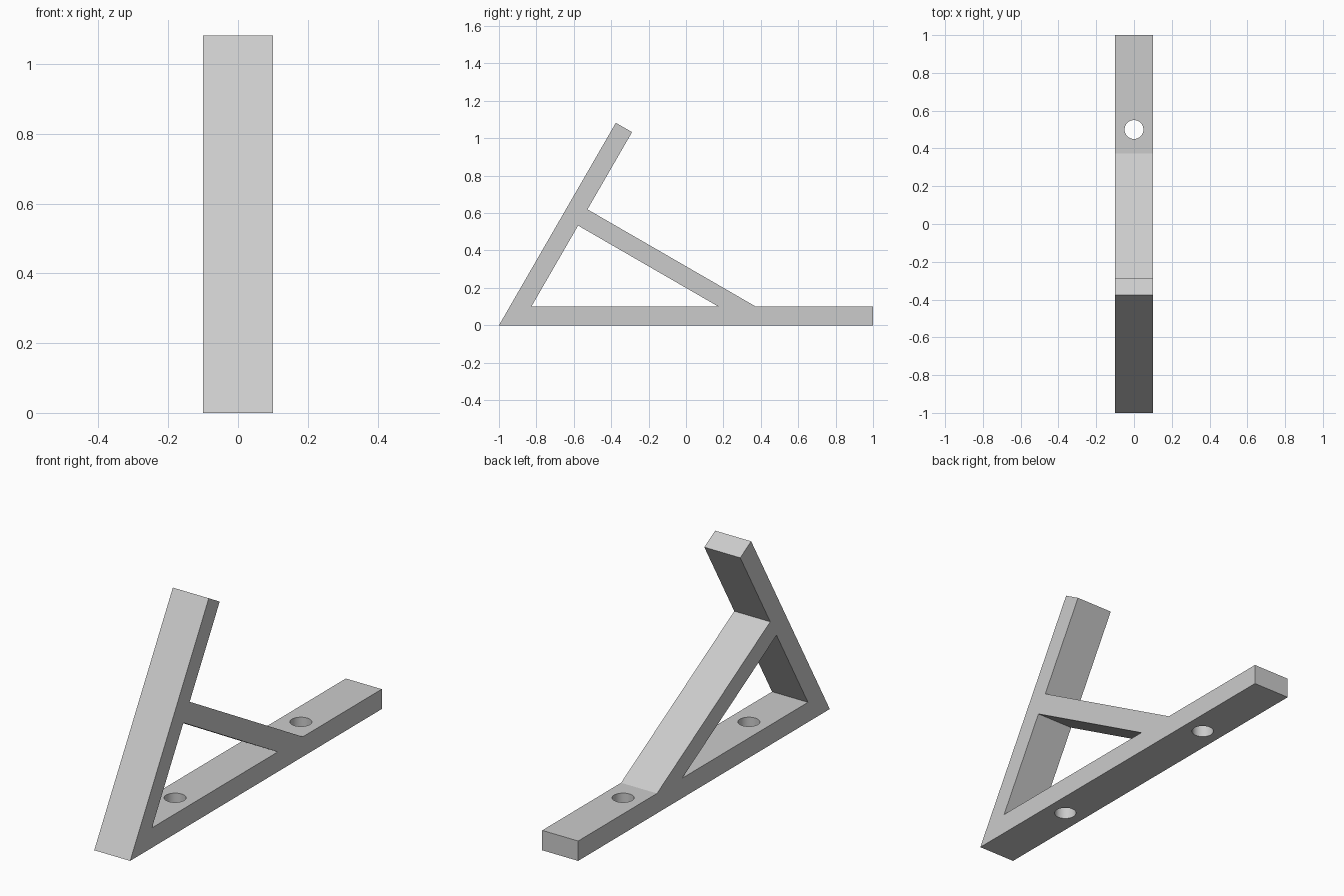
import bpy, bmesh
from math import radians, sin, cos, tan
from mathutils import Vector

if "Cube" in bpy.data.objects:
    bpy.data.objects.remove(bpy.data.objects["Cube"])

WIDTH, THICK, LEAN_LENGTH = 0.2, 0.1, 1.25
ANGLE = radians(60)
along = Vector((cos(ANGLE), sin(ANGLE)))      # up the leaning arm
across = Vector((sin(ANGLE), -cos(ANGLE)))    # through the arm, also down the brace

# One flat colour
grey = bpy.data.materials.new("light grey")
grey.use_nodes = True
colour = (0.6, 0.6, 0.6, 1)
grey.diffuse_color = colour
grey.node_tree.nodes["Principled BSDF"].inputs["Base Color"].default_value = colour

# Side profile corners (y, z)
heel = Vector((-1, 0))
tip = heel + along * LEAN_LENGTH
inner_heel = Vector((-1 + THICK / sin(ANGLE) + THICK / tan(ANGLE), THICK))
brace_low = inner_heel + along * 0.5
brace_high = brace_low + along * THICK


def down_brace(p):
    """Follow the brace from a point on the arm to the top of the base."""
    return p + across * ((p.y - THICK) / cos(ANGLE))


outline = [heel, Vector((1, 0)), Vector((1, THICK)), down_brace(brace_high),
           brace_high, tip + across * THICK, tip]
opening = [inner_heel, down_brace(brace_low), brace_low]

# Bracket body: base, leaning arm and brace in one solid
bm = bmesh.new()
edges = []
for loop in (outline, opening):
    verts = [bm.verts.new((-WIDTH / 2, p.x, p.y)) for p in loop]
    edges += [bm.edges.new((a, b)) for a, b in zip(verts, verts[1:] + verts[:1])]
bmesh.ops.triangle_fill(bm, edges=edges, use_beauty=True)
side = bmesh.ops.extrude_face_region(bm, geom=bm.faces[:], use_keep_orig=True)["geom"]
bmesh.ops.translate(bm, vec=(WIDTH, 0, 0),
                    verts=[v for v in side if isinstance(v, bmesh.types.BMVert)])
bmesh.ops.recalc_face_normals(bm, faces=bm.faces[:])
mesh = bpy.data.meshes.new("angle_bracket")
bm.to_mesh(mesh)
bm.free()
mesh.materials.append(grey)
bracket = bpy.data.objects.new("angle_bracket", mesh)
bpy.context.collection.objects.link(bracket)

# Two screw holes through the base
for y in (-0.5, 0.5):
    bpy.ops.mesh.primitive_cylinder_add(vertices=48, radius=0.05, depth=THICK * 2,
                                        location=(0, y, THICK / 2))
    cutter = bpy.context.object
    cutter.name = "screw_hole_cutter"
    cutter.hide_render = True
    cutter.data.materials.append(grey)
    hole = bracket.modifiers.new("screw_hole", 'BOOLEAN')
    hole.operation, hole.solver, hole.object = 'DIFFERENCE', 'EXACT', cutter
    bpy.context.view_layer.objects.active = bracket
    bpy.ops.object.modifier_apply(modifier=hole.name)
    bpy.data.objects.remove(cutter)

# Smooth hole walls, sharp edges elsewhere
bpy.ops.object.select_all(action='DESELECT')
bracket.select_set(True)
bpy.context.view_layer.objects.active = bracket
bpy.ops.object.shade_smooth_by_angle(angle=radians(30))
